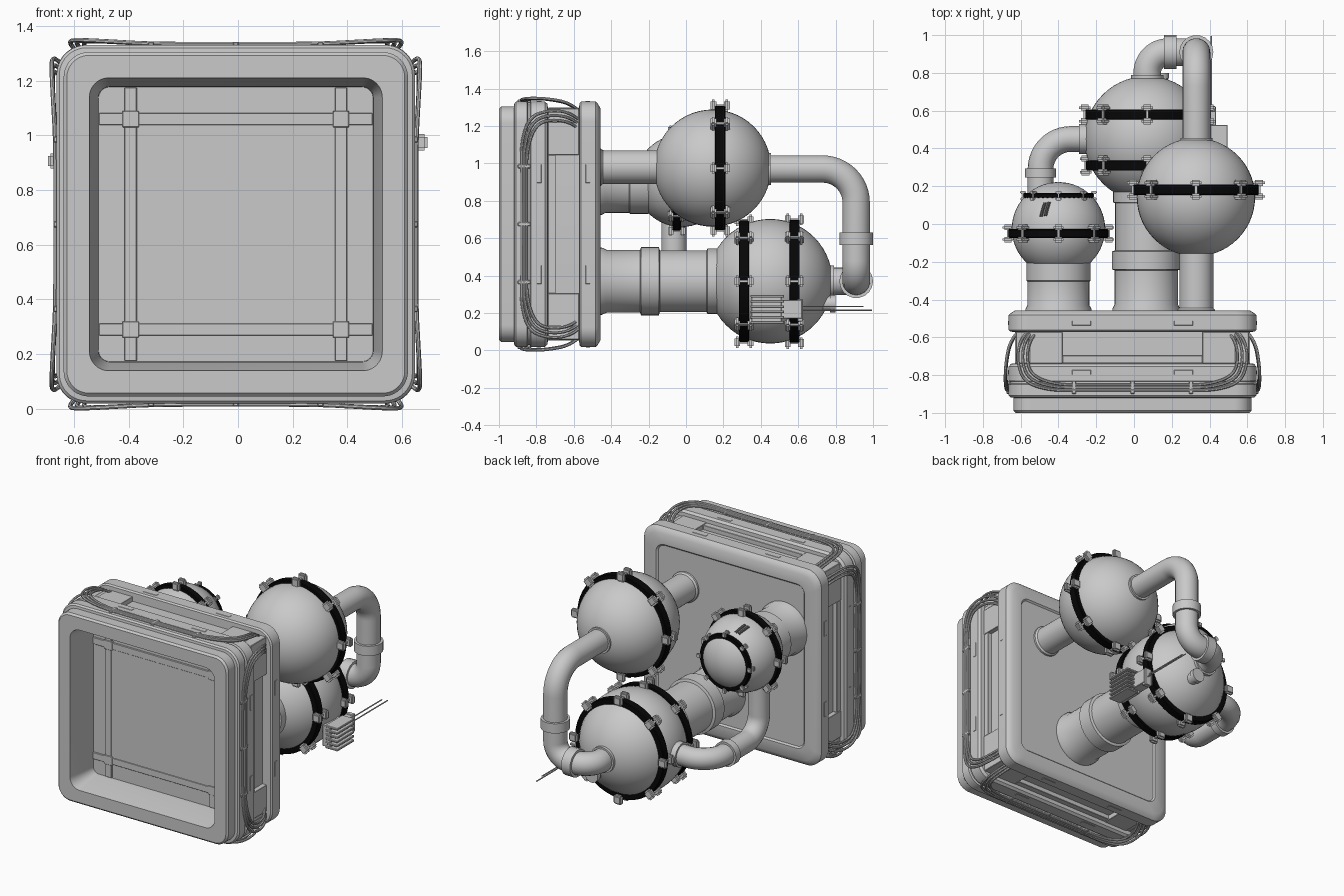
import bpy, bmesh, math
from mathutils import Vector, Matrix

if "Cube" in bpy.data.objects:
    bpy.data.objects.remove(bpy.data.objects["Cube"])

CX, CZ = -0.008, 0.675  # housing centre


def material(name, v):
    m = bpy.data.materials.new(name)
    m.diffuse_color = (v, v, v, 1)
    m.use_nodes = True
    m.node_tree.nodes["Principled BSDF"].inputs["Base Color"].default_value = m.diffuse_color
    return m


GREY = material("grey metal", 0.585)
BLACK = material("black rubber", 0.002)
DARK = material("dark grey mark", 0.09)


def finish(name, bm, mat, angle=30):
    me = bpy.data.meshes.new(name)
    bm.to_mesh(me)
    bm.free()
    ob = bpy.data.objects.new(name, me)
    bpy.context.collection.objects.link(ob)
    me.materials.append(mat)
    bpy.ops.object.select_all(action='DESELECT')
    ob.select_set(True)
    bpy.context.view_layer.objects.active = ob
    bpy.ops.object.shade_smooth_by_angle(angle=math.radians(angle))
    return ob


def skin(name, cx, cz, sections, mat=GREY, caps=True):
    """Skin rounded-square loops (half size, corner radius, y) along y."""
    bm = bmesh.new()
    loops = []
    for half, rad, y in sections:
        loop = []
        for q in range(4):
            sx, sz = ((1, 1), (-1, 1), (-1, -1), (1, -1))[q]
            for i in range(11):
                a = math.pi / 2 * (q + i / 10)
                loop.append(bm.verts.new((cx + sx * (half - rad) + rad * math.cos(a), y,
                                          cz + sz * (half - rad) + rad * math.sin(a))))
        loops.append(loop)
    n = len(loops[0])
    for a, b in zip(loops, loops[1:]):
        for i in range(n):
            bm.faces.new((a[i], a[(i + 1) % n], b[(i + 1) % n], b[i]))
    if caps:
        bm.faces.new(loops[0])
        bm.faces.new(loops[-1])
    bmesh.ops.remove_doubles(bm, verts=bm.verts, dist=1e-5)
    bmesh.ops.recalc_face_normals(bm, faces=bm.faces)
    return finish(name, bm, mat)


def turned(name, cx, cz, profile, mat=GREY, caps=True):
    """Round part along y from (y, radius) pairs."""
    return skin(name, cx, cz, [(r, r, y) for y, r in profile], mat, caps)


def boxes(name, items, mat=GREY, bevel=0.004, segments=1):
    """One mesh of boxes given as (size, matrix)."""
    bm = bmesh.new()
    for size, mtx in items:
        bmesh.ops.create_cube(bm, size=1, matrix=mtx @ Matrix.Diagonal((*size, 1)))
    bmesh.ops.bevel(bm, geom=bm.edges[:], offset=bevel, segments=segments, affect='EDGES')
    return finish(name, bm, mat, 25)


def tube(name, strands, r, mat=GREY, kind='POLY', res=7):
    cu = bpy.data.curves.new(name, 'CURVE')
    cu.dimensions = '3D'
    cu.bevel_depth, cu.bevel_resolution, cu.use_fill_caps = r, res, True
    for pts in strands:
        sp = cu.splines.new(kind)
        sp.points.add(len(pts) - 1)
        for p, c in zip(sp.points, pts):
            p.co = (*c, 1)
        if kind == 'NURBS':
            sp.order_u, sp.use_endpoint_u, sp.resolution_u = 3, True, 6
    ob = bpy.data.objects.new(name, cu)
    bpy.context.collection.objects.link(ob)
    cu.materials.append(mat)
    bpy.ops.object.select_all(action='DESELECT')
    ob.select_set(True)
    bpy.context.view_layer.objects.active = ob
    bpy.ops.object.convert(target='MESH')
    bpy.ops.object.shade_smooth_by_angle(angle=math.radians(40))
    return ob


def pipe(name, pts, r, bends=()):
    """Pipe through right-angle corners, each rounded by its bend radius."""
    pts = [Vector(p) for p in pts]
    path = [pts[0]]
    for i, f in enumerate(bends, 1):
        p = pts[i]
        a, b = (pts[i - 1] - p).normalized(), (pts[i + 1] - p).normalized()
        c = p + (a + b) * f
        for k in range(13):
            t = math.pi / 2 * k / 12
            path.append(c - f * (b * math.cos(t) + a * math.sin(t)))
    path.append(pts[-1])
    return tube(name, [path], r)


def at(x, y, z):
    return Matrix.Translation((x, y, z))


def side(k):
    """Frame for housing side k: local z points outward."""
    return at(CX, 0, CZ) @ Matrix.Rotation(k * math.pi / 2, 4, 'Y')


# Housing: shallow open tray at the front, ribbed walls, back flange
skin("housing", CX, CZ, [
    (.502, .04, -.80), (.504, .042, -.83), (.536, .071, -1), (.618, .08, -1), (.63, .092, -.988),
    (.63, .092, -.92), (.646, .1, -.918), (.656, .11, -.908), (.656, .11, -.85), (.645, .1, -.845),
    (.645, .1, -.835), (.656, .11, -.83), (.656, .11, -.755), (.643, .097, -.74), (.592, .06, -.737),
    (.592, .06, -.573), (.647, .097, -.57), (.656, .106, -.561), (.656, .106, -.483), (.645, .095, -.472),
    (.62, .09, -.457), (.55, .06, -.457), (.54, .05, -.467)])

# Tray lining: centre plate with a frame of bars running out to the walls
lining = [((.74, .008, .74), at(CX, -.802, CZ))]
for a in (-.385, .385):
    lining.append(((.045, .014, 1.0), at(CX + a, -.802, CZ)))
    lining.append(((1.0, .014, .045), at(CX, -.802, CZ + a)))
    for b in (-.385, .385):
        lining.append(((.06, .022, .06), at(CX + a, -.802, CZ + b)))
boxes("tray_lining", lining, bevel=.002)

# Side wall panels, flange plates, cable clips and cables on all four sides
panels, clips, cables = [], [], []
for k in range(4):
    f = side(k)
    panels.append(((.74, .04, .04), f @ at(0, -.717, .601)))
    for m in (-1, 1):
        panels.append(((.175, .165, .05), f @ at(m * .458, -.655, .598)))
        panels.append(((.07, .165, .05), f @ at(m * .583, -.655, .592)))
        panels.append(((.10, .025, .006), f @ at(m * .27, -.525, .655)))
        panels.append(((.10, .025, .006), f @ at(m * .27, -.785, .655)))
    for s in (-.31, 0, .31):
        clips.append(((.022, .07, .02), f @ at(s, -.865, .657)))
    half = [(.56, -.575, .61), (.60, -.62, .65), (.61, -.74, .672), (.57, -.84, .675), (.44, -.88, .668),
            (.3, -.88, .66)]
    for i in range(3):
        h = [(s - .025 * i, y + .014 * i * (y < -.8), z - .002 * i) for s, y, z in half]
        pts = h + [(0, h[-1][1], .66)] + [(-s, y, z) for s, y, z in reversed(h)]
        cables.append([f @ Vector(p) for p in pts])
boxes("wall_panels", panels, bevel=.002)
boxes("cable_clips", clips)
tube("cables", cables, .008, kind='NURBS', res=2)


# Tanks with black bands and clamps
def tank(name, centre, r, bands, count=8):
    bm = bmesh.new()
    bmesh.ops.create_uvsphere(bm, u_segments=48, v_segments=28, radius=r,
                              matrix=at(*centre) @ Matrix.Rotation(math.pi / 2, 4, 'X'))
    finish(name, bm, GREY, 60)
    cx, cy, cz = centre
    for i, (y, w, s) in enumerate(bands):
        rr = math.sqrt(r * r - (y - cy) ** 2)
        ro = rr + .022 * s
        turned(f"{name}_band_{i + 1}", cx, cz, [(y - w, rr - .03), (y - w, ro - .004), (y - w + .004, ro),
               (y + w - .004, ro), (y + w, ro - .004), (y + w, rr - .03)], BLACK, False)
        items = []
        for j in range(count):
            f = at(cx, y, cz) @ Matrix.Rotation(j * math.tau / count, 4, 'Y')
            items.append(((.034 * s, .09 * s, .024 * s), f @ at(0, 0, ro - .004 * s)))
            for m in (-1, 1):
                items.append(((.06 * s, .032 * s, .062 * s), f @ at(0, m * .036 * s, ro + .002)))
        boxes(f"{name}_clamps_{i + 1}", items, bevel=.010 * s, segments=2)


tank("lower_tank", (.07, .45, .37), .333, [(.31, .027, 1), (.58, .027, 1)])
tank("upper_tank", (.328, .142, .975), .313, [(.182, .028, 1)])
tank("small_tank", (-.40, -.025, .907), .247, [(-.05, .023, .9), (.15, .014, .5)])

# Trunks joining the tanks to the housing
turned("lower_trunk", .065, .37, [(-.48, .18), (-.45, .18), (-.425, .168), (-.245, .168), (-.24, .182),
       (-.145, .182), (-.14, .165), (.11, .165), (.115, .175), (.2, .175)])
turned("upper_trunk", .33, .98, [(-.48, .1), (-.455, .1), (-.445, .09), (-.08, .09)])
turned("small_trunk", -.40, .90, [(-.48, .175), (-.45, .175), (-.43, .164), (-.305, .164), (-.30, .17),
       (-.2, .17)])

# Pipe from the upper tank round to the back of the lower tank
pipe("back_pipe", [(.33, .40, .97), (.33, .91, .97), (.33, .91, .37), (.07, .91, .37), (.07, .72, .37)],
     .074, (.18, .11, .11))
pipe("back_pipe_collar_1", [(.33, .91, .565), (.33, .91, .63)], .09)
pipe("back_pipe_collar_2", [(.16, .91, .37), (.225, .91, .37)], .09)
turned("back_pipe_flange_1", .33, .97, [(.42, .085), (.455, .085)])
turned("back_pipe_flange_2", .07, .37, [(.74, .085), (.79, .085)])

# Pipe from the lower tank to the underside of the small tank
pipe("link_pipe", [(-.2, .45, .37), (-.495, .45, .37), (-.495, -.065, .37), (-.495, -.065, .74)],
     .068, (.16, .14))
pipe("link_pipe_collar_1", [(-.495, .245, .37), (-.495, .295, .37)], .082)
pipe("link_pipe_collar_2", [(-.29, .45, .37), (-.23, .45, .37)], .08)

# Capped outlet on the lower tank
turned("outlet", .14, .25, [(.66, .04), (.77, .04), (.77, .046), (.80, .046)])

# Control unit with cooling fins and twin rods
unit = [((.07, .14, .10), at(.40, .55, .22)), ((.05, .03, .12), at(.405, .61, .215)),
        ((.06, .16, .14), at(.41, .43, .22))]
for i in range(6):
    unit.append(((.09, .18, .014), at(.45, .435, .15 + .028 * i)))
boxes("control_unit", unit, bevel=.003)
tube("rods", [[(.41, .6, .215), (.41, .995, .215)], [(.40, .6, .235), (.40, .95, .235)]], .004, res=1)

# Scratch marks on top of the small tank
marks = []
for i in range(2):
    strand = []
    for t in range(5):
        v = Vector((-.088 + .024 * i + .003 * t, .062 + .022 * t, .21)).normalized() * .241
        strand.append(v + Vector((-.40, -.025, .907)))
    marks.append(strand)
tube("scratch_marks", marks, .011, DARK, res=2)
